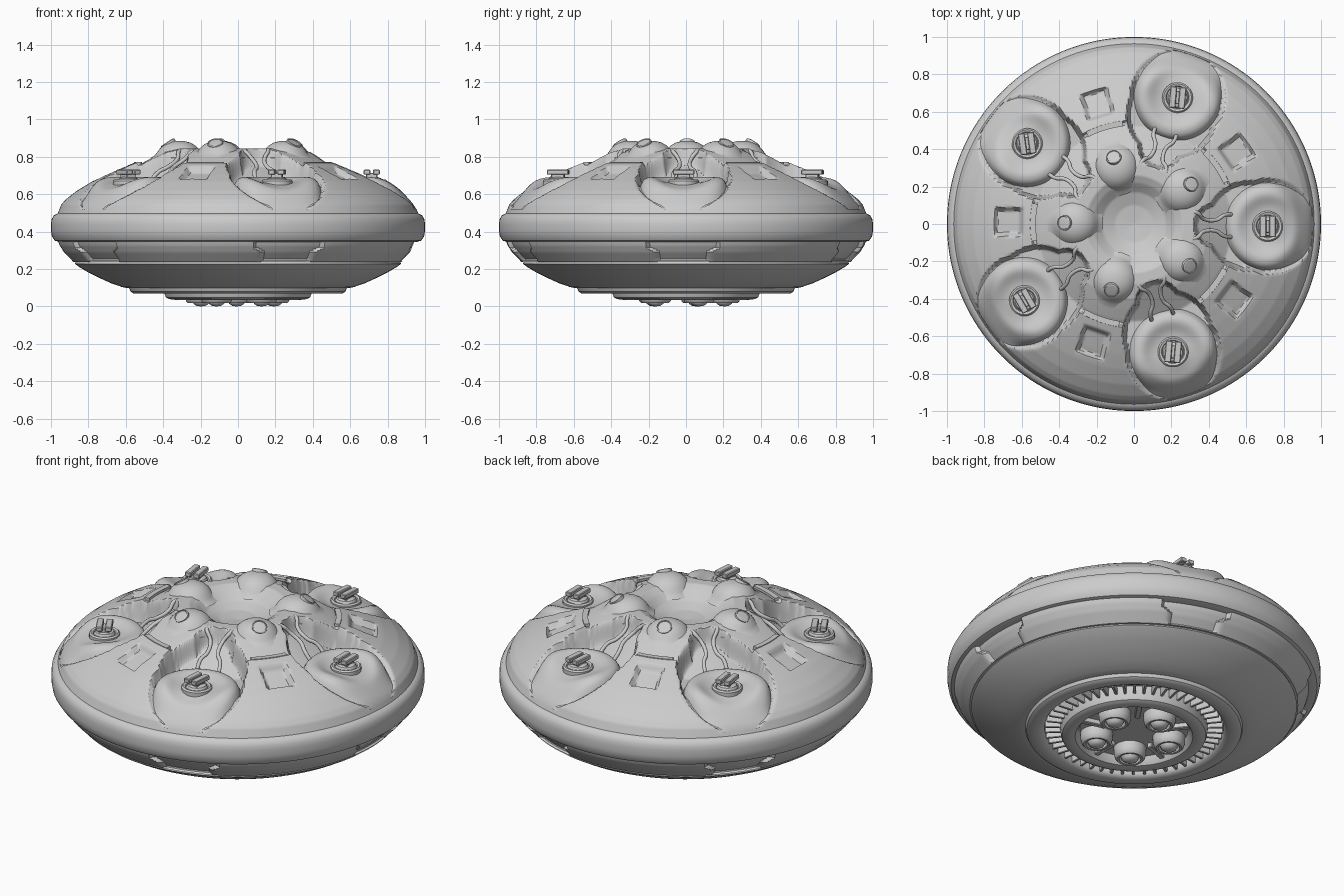
import bpy, bmesh, math
from math import sin, cos, pi, hypot, exp, radians

if "Cube" in bpy.data.objects:
    bpy.data.objects.remove(bpy.data.objects["Cube"])

POD0 = radians(-1)            # first pod direction, five-fold symmetry
STEP = 2 * pi / 5
PODS = [POD0 + i * STEP for i in range(5)]
MIDS = [a + STEP / 2 for a in PODS]


def finish(name, bm, angle=35):
    bmesh.ops.remove_doubles(bm, verts=bm.verts, dist=1e-5)
    bmesh.ops.recalc_face_normals(bm, faces=bm.faces)
    me = bpy.data.meshes.new(name)
    bm.to_mesh(me)
    bm.free()
    ob = bpy.data.objects.new(name, me)
    bpy.context.collection.objects.link(ob)
    bpy.ops.object.select_all(action='DESELECT')
    ob.select_set(True)
    bpy.context.view_layer.objects.active = ob
    bpy.ops.object.shade_smooth_by_angle(angle=radians(angle))
    return ob


def resample(pts, gap):
    out = []
    for (r0, z0), (r1, z1) in zip(pts, pts[1:]):
        n = max(1, math.ceil(hypot(r1 - r0, z1 - z0) / gap))
        out += [(r0 + (r1 - r0) * i / n, z0 + (z1 - z0) * i / n) for i in range(n)]
    return out + [pts[-1]]


def lathe(name, pts, n=96, fn=None, at=(0, 0, 0), closed=False, angle=35):
    bm = bmesh.new()
    rows = []
    for r, z in pts:
        row = []
        for j in range(n):
            th = 2 * pi * j / n
            rr, zz = fn(r, z, th) if fn else (r, z)
            row.append(bm.verts.new((at[0] + rr * cos(th), at[1] + rr * sin(th), at[2] + zz)))
        rows.append(row)
    pairs = list(zip(rows, rows[1:])) + ([(rows[-1], rows[0])] if closed else [])
    for a, b in pairs:
        for j in range(n):
            k = (j + 1) % n
            bm.faces.new((a[j], a[k], b[k], b[j]))
    return finish(name, bm, angle)


def box(name, size, loc, rot=(0, 0, 0), bevel=0.004):
    bm = bmesh.new()
    bmesh.ops.create_cube(bm, size=1)
    bmesh.ops.scale(bm, vec=size, verts=bm.verts)
    bmesh.ops.bevel(bm, geom=bm.edges[:], offset=bevel, segments=1, affect='EDGES')
    ob = finish(name, bm)
    ob.location, ob.rotation_euler = loc, rot
    return ob


def smooth(t):
    t = min(1, max(0, t))
    return t * t * (3 - 2 * t)


def local_angle(th, origin):
    return (th - origin + STEP / 2) % STEP - STEP / 2


# Upper hull: revolved profile with pod bays, pipe channels and window pits
TOP = [(0, .75), (.1, .76), (.17, .785), (.22, .825), (.26, .845), (.32, .845), (.4, .825),
       (.46, .795), (.515, .765), (.53, .755), (.545, .757), (.555, .768), (.62, .742),
       (.7, .707), (.78, .668), (.86, .62), (.92, .573), (.945, .545), (.965, .495)]


def top_z(r):
    for (r0, z0), (r1, z1) in zip(TOP, TOP[1:]):
        if r <= r1:
            return z0 + (z1 - z0) * (r - r0) / (r1 - r0)
    return TOP[-1][1]


def carve(r, z, th):
    a = local_angle(th, POD0)
    x, y = r * cos(a), r * sin(a)
    d = min(hypot(x - .72, y) - .25, hypot(x - .62, y) - .235, hypot(x - .44, y) - .115)
    m = smooth((.008 - d) / .022)
    floor = min(z - .025, .64 + max(0, .52 - r) * .62)
    if r < .955:
        z += (floor - z) * m
    b = local_angle(th, MIDS[0])
    u, v = abs(r * cos(b) - .67), abs(r * sin(b))
    z -= .035 * smooth((.08 - max(u, v)) / .025)
    return r, z


lathe("upper_hull", resample(TOP, .0095), 400, carve, angle=40)

# Outer rim band
lathe("rim_band", [(.93, .5), (.965, .498), (.985, .487), (.997, .465), (1, .44), (1, .405),
                   (.995, .375), (.98, .352), (.955, .345), (.93, .345)], 160, closed=True)

# Side band under the rim, notched below each pod
def notch(r, z, th):
    half = .155 + .05 * smooth((z - .29) / .03)
    m = smooth((half - abs(local_angle(th, POD0))) / .012 + .5)
    return r - .025 * m * smooth((z - .238) / .012), z


lathe("side_band", resample([(.962, .348), (.953, .325), (.93, .29), (.88, .238), (.84, .236)], .012),
      360, notch)

# Belly and the recessed underside
lathe("belly", [(.84, .243), (.868, .238), (.872, .228), (.85, .212), (.8, .182), (.74, .152),
                (.68, .125), (.62, .104), (.6, .1), (.582, .098), (.575, .08), (.56, .07),
                (.51, .07), (.49, .078), (.48, .09), (.475, .125), (.4, .125), (.392, .065),
                (.385, .048), (.37, .04), (.34, .036), (.315, .042), (.3, .06), (.29, .085),
                (0, .085)], 128)
for i in range(50):
    a = 2 * pi * i / 50
    box("vent_fin", (.085, .014, .05), (.435 * cos(a), .435 * sin(a), .105), (0, 0, a), .002)

# Underside thrusters with ridges between them
for i in range(5):
    a = radians(20) + i * STEP
    lathe("thruster", [(.088, .09), (.086, .05), (.08, .028), (.07, .018), (.058, .02), (.05, .04),
                       (.047, .03), (.04, .014), (.025, .004), (0, 0)], 32,
          at=(.205 * cos(a), .205 * sin(a), 0))
    b = a + STEP / 2
    box("underside_ridge", (.14, .03, .035), (.235 * cos(b), .235 * sin(b), .075), (0, 0, b))

# Pod covers: soft discs with a raised ring, sloping down to the rim
def pod(ang):
    bm = bmesh.new()
    rows, n, k = [], 64, 20
    for i in range(k + 1):
        t = i / k
        row = []
        for j in range(n):
            p = 2 * pi * j / n
            x, y = .72 + .245 * t * cos(p), .245 * t * sin(p)
            r = hypot(x, y)
            if r > .955:
                x, y, r = x * .955 / r, y * .955 / r, .955
            h = top_z(r) - .008
            q = max(0, .03 - abs(h - .662)) / .03
            z = min(h, .662) - q * q * .0075
            inner = smooth((.95 - r) / .14)
            z += .03 * exp(-((t - .72) / .22) ** 2) * inner
            z -= .06 * max(0, (t - .85) / .15) ** 2 * inner
            row.append(bm.verts.new((x * cos(ang) - y * sin(ang), x * sin(ang) + y * cos(ang), z)))
        rows.append(row)
    for a, b in zip(rows, rows[1:]):
        for j in range(n):
            m = (j + 1) % n
            bm.faces.new((a[j], a[m], b[m], b[j]))
    finish("pod_cover", bm, 50)


# Pipe running from the central ring into a pod bay
def pipe(ang, side):
    cu = bpy.data.curves.new("pipe", 'CURVE')
    cu.dimensions = '3D'
    cu.bevel_depth, cu.bevel_resolution, cu.resolution_u = .011, 2, 5
    sp = cu.splines.new('BEZIER')
    path = [(.29, .075, .835), (.34, .065, .83), (.37, .035, .79), (.44, .03, .745),
            (.48, .055, .72), (.54, .06, .655)]
    sp.bezier_points.add(len(path) - 1)
    for bp, (x, y, z) in zip(sp.bezier_points, path):
        y *= side
        bp.co = (x * cos(ang) - y * sin(ang), x * sin(ang) + y * cos(ang), z)
        bp.handle_left_type = bp.handle_right_type = 'AUTO'
    bpy.context.collection.objects.link(bpy.data.objects.new("pipe", cu))


for i, ang in enumerate(PODS):
    pod(ang)
    cx, cy = .715 * cos(ang), .715 * sin(ang)
    # Turret knob: round seat, stem and twin blocks
    lathe("knob_seat", [(.082, .64), (.082, .672), (.074, .68), (.062, .676), (.058, .67),
                        (.05, .685), (.03, .693), (0, .694)], 32, at=(cx, cy, 0))
    tilt = radians((0, -5, 8, 30, -5)[i])
    box("knob_stem", (.06, .07, .04), (cx, cy, .695), (0, 0, tilt))
    for s in (-1, 1):
        box("knob_block", (.036, .115, .027),
            (cx + s * .025 * cos(tilt), cy + s * .025 * sin(tilt), .718), (0, 0, tilt))
    for s in (-1, 1):
        pipe(ang, s)

# Domes with portholes, and panel clips, between the pods
for ang in MIDS:
    c, s = cos(ang), sin(ang)
    lathe("ring_dome", [(.15, .795), (.13, .808), (.118, .822), (.105, .842), (.085, .862),
                        (.06, .876), (.03, .884), (0, .886)], 40, at=(.315 * c, .315 * s, 0), angle=60)
    port = lathe("porthole", [(.042, -.02), (.042, .004), (.036, .007), (.034, .003), (0, .006)], 28)
    port.location = (.375 * c, .375 * s, .873)
    port.rotation_euler = (0, radians(33), ang)
    bm = bmesh.new()
    rings = []
    for j in range(9):
        a = ang + (j / 8 - .5) * .37
        rings.append([bm.verts.new((r * cos(a), r * sin(a), z))
                      for r, z in ((.525, .735), (.525, .772), (.555, .772), (.56, .735))])
    for p, q in zip(rings, rings[1:]):
        for m in range(4):
            bm.faces.new((p[m], p[(m + 1) % 4], q[(m + 1) % 4], q[m]))
    bm.faces.new(rings[0])
    bm.faces.new(rings[-1])
    finish("panel_clip", bm)
